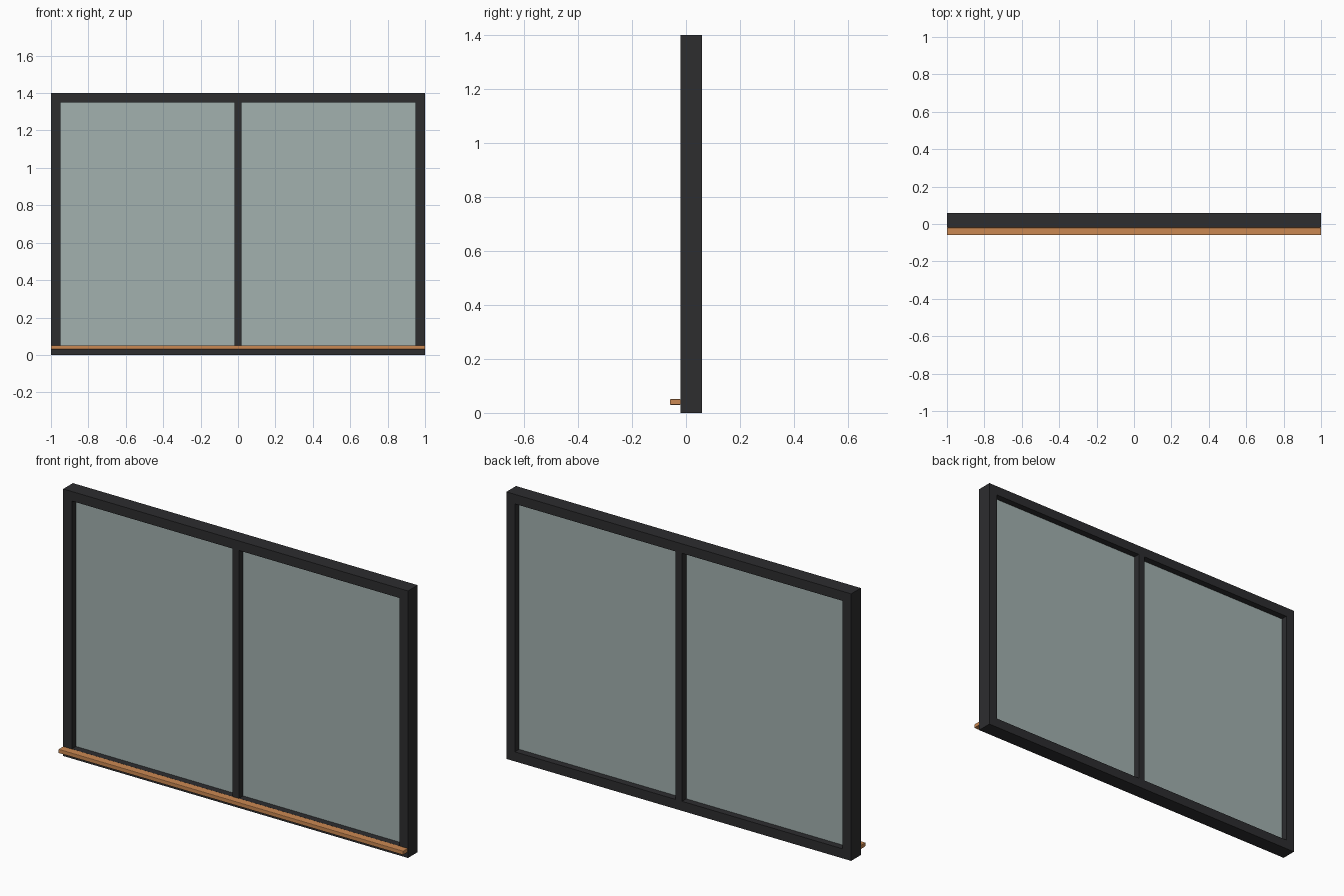
import bpy

if "Cube" in bpy.data.objects:
    bpy.data.objects.remove(bpy.data.objects["Cube"])


def material(name, color):
    m = bpy.data.materials.new(name)
    m.diffuse_color = color
    m.use_nodes = True
    m.node_tree.nodes["Principled BSDF"].inputs["Base Color"].default_value = m.diffuse_color
    return m


FRAME = material("charcoal_frame", (0.026, 0.026, 0.028, 1.0))
GLASS = material("grey_green_glass", (0.36, 0.44, 0.43, 0.65))
WOOD = material("warm_wood", (0.60, 0.25, 0.085, 1.0))


def box(name, lo, hi, mat):
    bpy.ops.mesh.primitive_cube_add(size=1, location=[(a + b) / 2 for a, b in zip(lo, hi)])
    ob = bpy.context.object
    ob.name = name
    ob.scale = [b - a for a, b in zip(lo, hi)]
    bpy.ops.object.transform_apply(location=False, rotation=False, scale=True)
    ob.data.materials.append(mat)
    return ob


W, H, T = 1.0, 1.4, 0.05       # half width, height, frame bar width
Y0, Y1 = -0.02, 0.06           # frame depth
M = 0.019                      # half width of the centre bar

# Side jambs and glass panes
for side, s in (("left", -1), ("right", 1)):
    x = sorted((s * (W - T), s * W))
    box(side + "_jamb", (x[0], Y0, 0), (x[1], Y1, H), FRAME)
    x = sorted((s * M, s * (W - T)))
    box(side + "_glass", (x[0], 0.015, T), (x[1], 0.025, H - T), GLASS)

# Head, bottom rail and centre mullion
box("top_rail", (-W + T, Y0, H - T), (W - T, Y1, H), FRAME)
box("bottom_rail", (-W + T, Y0, 0), (W - T, Y1, T), FRAME)
box("centre_mullion", (-M, Y0, T), (M, Y1, H - T), FRAME)

# Wooden sill with softened edges
sill = box("sill", (-W, -0.06, 0.03), (W, Y0, 0.051), WOOD)
bev = sill.modifiers.new("soft_edges", 'BEVEL')
bev.width = 0.003
bev.segments = 2
